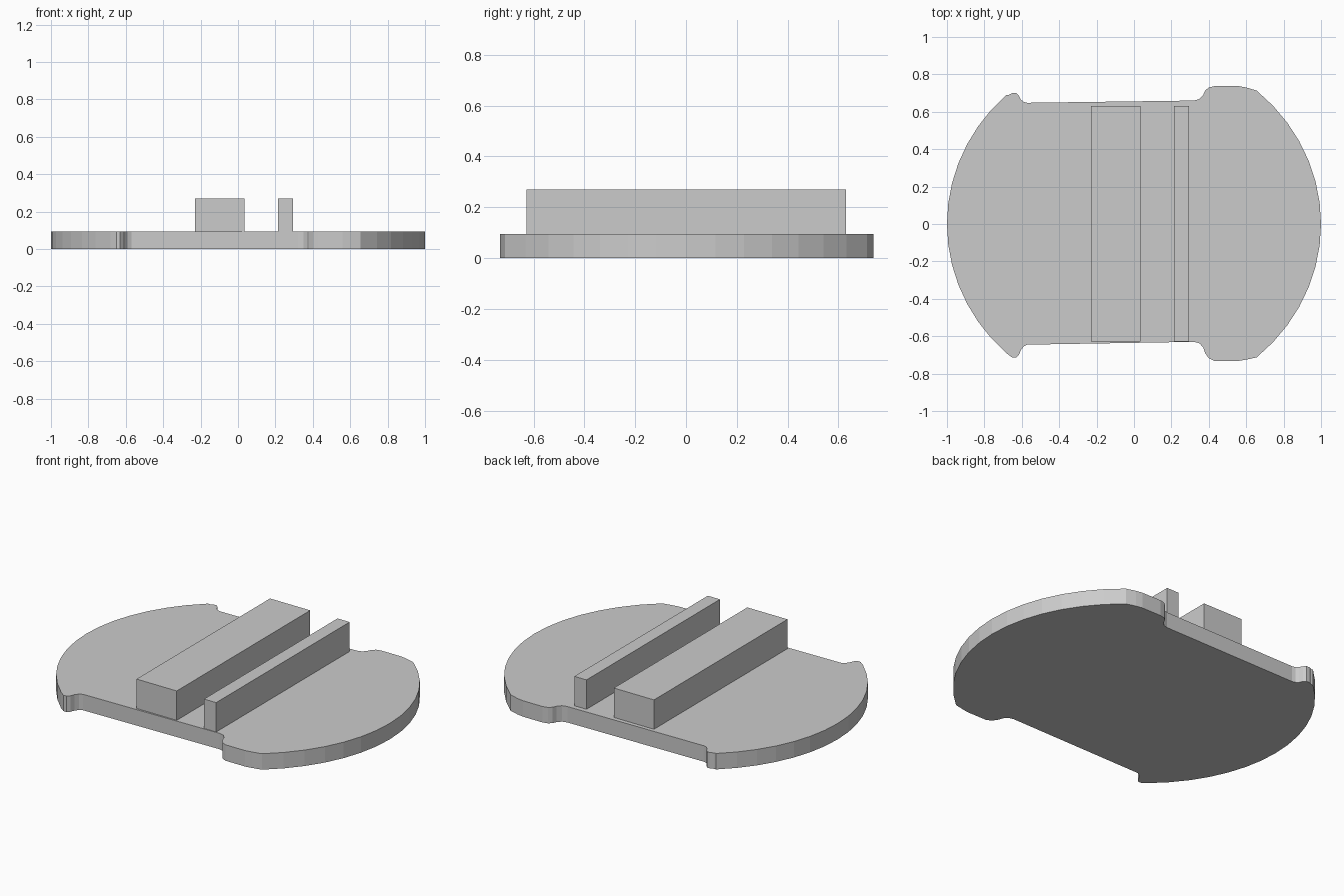
import bpy, bmesh
from math import cos, sin, radians

if "Cube" in bpy.data.objects:
    bpy.data.objects.remove(bpy.data.objects["Cube"])


def prism(name, outline, z0, z1):
    """Extrude a flat outline straight up from z0 to z1."""
    bm = bmesh.new()
    base = bm.faces.new([bm.verts.new((x, y, z0)) for x, y in outline])
    ext = bmesh.ops.extrude_face_region(bm, geom=[base], use_keep_orig=True)
    top = [v for v in ext["geom"] if isinstance(v, bmesh.types.BMVert)]
    bmesh.ops.translate(bm, verts=top, vec=(0, 0, z1 - z0))
    bmesh.ops.recalc_face_normals(bm, faces=bm.faces[:])
    mesh = bpy.data.meshes.new(name)
    bm.to_mesh(mesh)
    bm.free()
    obj = bpy.data.objects.new(name, mesh)
    bpy.context.collection.objects.link(obj)
    return obj


def arc(a0, a1, steps):
    """Slightly flattened round end of the plate."""
    angles = [radians(a0 + (a1 - a0) * i / steps) for i in range(steps + 1)]
    return [(cos(a), 0.945 * sin(a)) for a in angles]


# Notched long edges, left to right: small lip, recess, broad shoulder
back_edge = [(-0.67, .69), (-.65, .70), (-.63, .70), (-.615, .685), (-.605, .665),
             (-.59, .653), (-.57, .648), (.32, .66), (.35, .668), (.37, .69),
             (.38, .713), (.40, .73), (.43, .737), (.56, .737), (.60, .73)]
front_edge = [(-.67, -.70), (-.65, -.715), (-.63, -.715), (-.615, -.70), (-.605, -.675),
              (-.59, -.655), (-.57, -.645), (.32, -.63), (.35, -.638), (.37, -.66),
              (.38, -.69), (.40, -.718), (.43, -.732), (.56, -.732), (.60, -.725)]

# Base plate
outline = front_edge + arc(-49, 49, 14) + back_edge[::-1] + arc(133, 227, 14)
prism("base_plate", outline, 0, 0.095)

# Two raised bars across the plate
for name, x0, x1 in (("wide_bar", -0.23, 0.035), ("narrow_bar", 0.215, 0.295)):
    prism(name, [(x0, -.627), (x1, -.627), (x1, .63), (x0, .63)], 0.095, 0.27)
